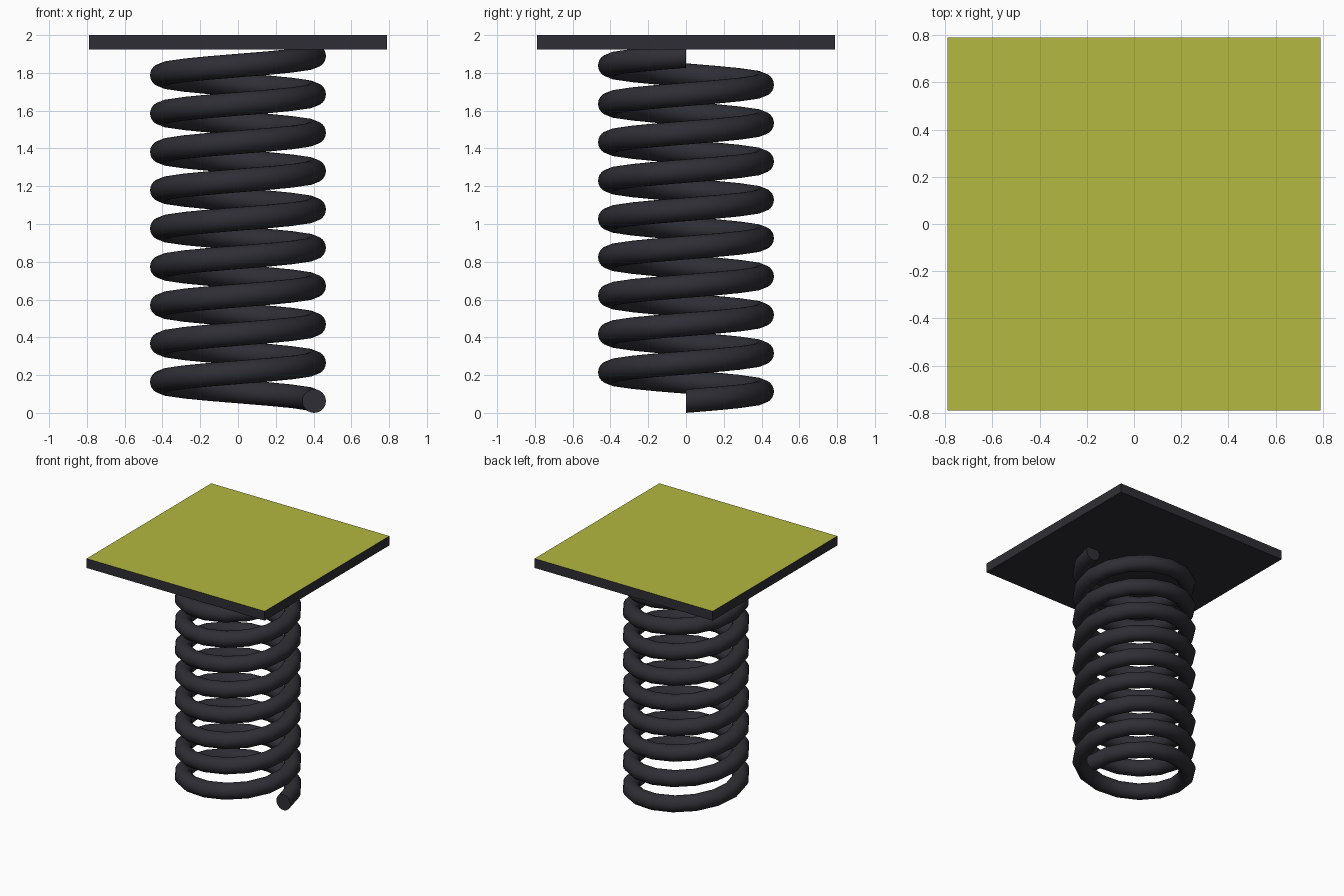
import bpy, bmesh
from math import pi, cos, sin, radians

if "Cube" in bpy.data.objects:
    bpy.data.objects.remove(bpy.data.objects["Cube"])

def material(name, color):
    m = bpy.data.materials.new(name)
    m.diffuse_color = color
    m.use_nodes = True
    m.node_tree.nodes["Principled BSDF"].inputs["Base Color"].default_value = m.diffuse_color
    return m

dark = material("dark_metal", (0.027, 0.027, 0.035, 1))
yellow = material("yellow_face", (0.46, 0.48, 0.05, 1))

def add_object(name, bm, mats):
    bmesh.ops.recalc_face_normals(bm, faces=bm.faces[:])
    mesh = bpy.data.meshes.new(name)
    bm.to_mesh(mesh)
    bm.free()
    for m in mats:
        mesh.materials.append(m)
    obj = bpy.data.objects.new(name, mesh)
    bpy.context.collection.objects.link(obj)
    return obj

# Coil: upright circular section swept counterclockwise up nine turns
TURNS, STEPS, SIDES = 9, 16, 24
RADIUS, WIRE, PITCH = 0.403, 0.0625, 0.203
bm = bmesh.new()
rings = []
for i in range(TURNS * STEPS + 1):
    a = 2 * pi * i / STEPS
    z = WIRE + PITCH * i / STEPS
    ring = []
    for j in range(SIDES):
        t = 2 * pi * j / SIDES
        r = RADIUS + WIRE * cos(t)
        ring.append(bm.verts.new((r * cos(a), r * sin(a), z + WIRE * sin(t))))
    rings.append(ring)
for lower, upper in zip(rings, rings[1:]):
    for j in range(SIDES):
        k = (j + 1) % SIDES
        bm.faces.new((lower[j], lower[k], upper[k], upper[j]))
bm.faces.new(rings[0])
bm.faces.new(rings[-1])
coil = add_object("spring_coil", bm, [dark])
bpy.context.view_layer.objects.active = coil
coil.select_set(True)
bpy.ops.object.shade_smooth_by_angle(angle=radians(40))

# Square top plate with a yellow upper face
bm = bmesh.new()
bmesh.ops.create_cube(bm, size=1)
bmesh.ops.scale(bm, vec=(1.58, 1.58, 0.075), verts=bm.verts)
bmesh.ops.translate(bm, vec=(0, 0, 1.9625), verts=bm.verts)
bm.normal_update()
for f in bm.faces:
    f.material_index = 1 if f.normal.z > 0.5 else 0
add_object("top_plate", bm, [dark, yellow])
